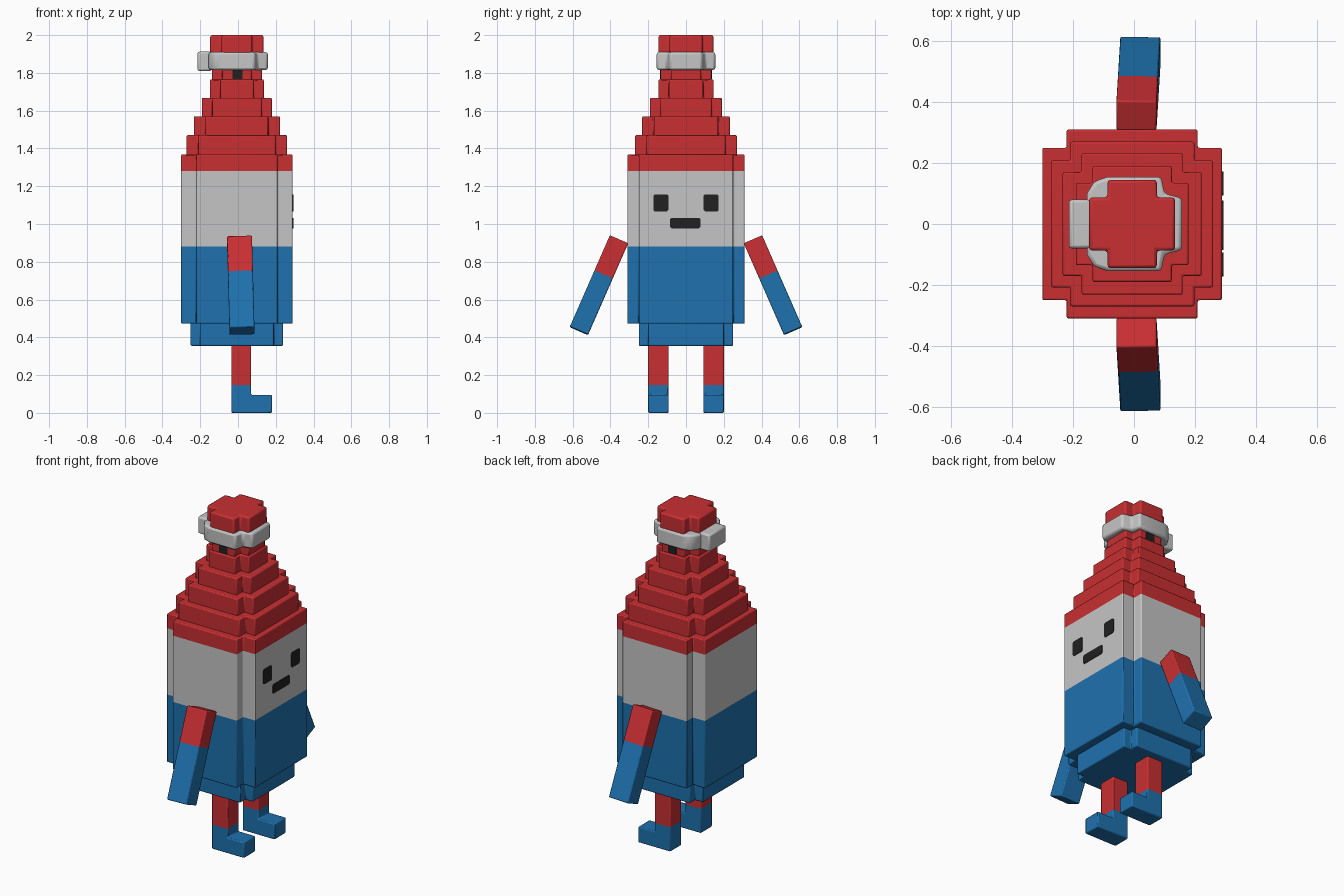
import bpy, bmesh, math
from mathutils import Matrix, Vector

if "Cube" in bpy.data.objects:
    bpy.data.objects.remove(bpy.data.objects["Cube"])


def material(name, rgb):
    m = bpy.data.materials.new(name)
    m.diffuse_color = (*rgb, 1)
    m.use_nodes = True
    m.node_tree.nodes["Principled BSDF"].inputs["Base Color"].default_value = m.diffuse_color
    return m


RED = material("red", (0.58, 0.028, 0.032))
BLUE = material("blue", (0.013, 0.165, 0.42))
WHITE = material("soft white", (0.56, 0.56, 0.56))
BLACK = material("near black", (0.015, 0.015, 0.015))


def rect(x0, x1, y0, y1):
    return [(x0, y0), (x1, y0), (x1, y1), (x0, y1)]


def stepped(hx, hy, nx, ny, cx=-0.006):
    """Rectangle outline with a square notch cut from each corner."""
    a, b = hx - nx, hy - ny
    pts = [(hx, -b), (hx, b), (a, b), (a, hy), (-a, hy), (-a, b),
           (-hx, b), (-hx, -b), (-a, -b), (-a, -hy), (a, -hy), (a, -b)]
    return [(x + cx, y) for x, y in pts]


def prism(name, outline, z0, z1, mats, cuts=(), pre=None, post=None, bevel=0.006):
    """Extrude an outline; split at the cut heights, one material per band."""
    bm = bmesh.new()
    face = bm.faces.new([bm.verts.new((x, y, z0)) for x, y in outline])
    ext = bmesh.ops.extrude_face_region(bm, geom=[face])
    top = [v for v in ext["geom"] if isinstance(v, bmesh.types.BMVert)]
    bmesh.ops.translate(bm, verts=top, vec=(0, 0, z1 - z0))
    if pre:
        bm.transform(pre)
    for h in cuts:
        bmesh.ops.bisect_plane(bm, geom=bm.verts[:] + bm.edges[:] + bm.faces[:],
                               plane_co=(0, 0, h), plane_no=(0, 0, 1))
    for f in bm.faces:
        z = f.calc_center_median().z
        f.material_index = sum(z > h for h in cuts)
    if post:
        bm.transform(post)
    bmesh.ops.recalc_face_normals(bm, faces=bm.faces)
    me = bpy.data.meshes.new(name)
    bm.to_mesh(me)
    bm.free()
    for m in mats:
        me.materials.append(m)
    ob = bpy.data.objects.new(name, me)
    bpy.context.collection.objects.link(ob)
    if bevel:
        mod = ob.modifiers.new("soft edges", 'BEVEL')
        mod.width = bevel
        mod.segments = 2
        mod.limit_method = 'ANGLE'
        mod.angle_limit = math.radians(35)
        bpy.context.view_layer.objects.active = ob
        ob.select_set(True)
        bpy.ops.object.shade_smooth_by_angle(angle=math.radians(40))
        ob.select_set(False)
    return ob


# Body: blue base, blue/white/red trunk
prism("base", stepped(0.245, 0.25, 0.05, 0.05), 0.355, 0.48, [BLUE])
prism("body", stepped(0.295, 0.31, 0.08, 0.06), 0.472, 1.368,
      [BLUE, WHITE, RED], cuts=(0.88, 1.28))

# Stepped red shoulders and neck
for i, (hx, hy, n, z0, z1) in enumerate([
        (0.266, 0.270, 0.062, 1.36, 1.47),
        (0.228, 0.232, 0.062, 1.46, 1.57),
        (0.185, 0.190, 0.055, 1.56, 1.668),
        (0.143, 0.146, 0.055, 1.66, 1.765),
        (0.132, 0.134, 0.055, 1.76, 1.83)]):
    prism(f"shoulder_step_{i + 1}", stepped(hx, hy, n, n), z0, z1, [RED])
prism("cap", stepped(0.141, 0.145, 0.06, 0.058), 1.82, 2.0, [RED], bevel=0.01)

# White cap ring with a block at the back
half = [(0.158, 0.085), (0.10, 0.1), (0.09, 0.155), (-0.085, 0.155),
        (-0.13, 0.14), (-0.155, 0.1)]
ring = half + [(x, -y) for x, y in reversed(half)]
prism("cap_ring", ring, 1.815, 1.91, [WHITE], bevel=0.012)
prism("cap_ring_block", rect(-0.214, -0.14, -0.08, 0.08), 1.81, 1.912, [WHITE], bevel=0.01)

# Small dark slots in the neck
for s in (-1, 1):
    y = sorted((s * 0.130, s * 0.138))
    prism("neck_slot", rect(-0.03, 0.025, *y), 1.768, 1.815, [BLACK], bevel=0)

# Face plates on the +x side: rounded eyes and mouth
def plate(name, yc, zc, w, h):
    c = 0.008
    a, b = w / 2, h / 2
    pts = [(a, c - b), (a, b - c), (a - c, b), (c - a, b),
           (-a, b - c), (-a, c - b), (c - a, -b), (a - c, -b)]
    frame = Matrix(((0, 0, 1, 0), (1, 0, 0, yc), (0, 1, 0, zc), (0, 0, 0, 1)))
    prism(name, pts, 0.286, 0.293, [BLACK], post=frame, bevel=0)


for s in (-1, 1):
    plate("eye", s * 0.133, 1.112, 0.08, 0.09)
plate("mouth", -0.004, 1.005, 0.162, 0.055)

# Legs with forward-pointing feet, and slanted arms
leg = [(-0.035, 0), (0.18, 0), (0.18, 0.095), (0.07, 0.095), (0.07, 0.37), (-0.035, 0.37)]
for s in (-1, 1):
    side = "right" if s < 0 else "left"
    prism(f"{side}_leg", leg, -0.054, 0.054, [BLUE, RED], cuts=(0.148,),
          pre=Matrix.Translation((0, s * 0.146, 0)) @ Matrix.Rotation(math.pi / 2, 4, 'X'))
    bottom, top = Vector((0.021, s * 0.567, 0.434)), Vector((0.008, s * 0.355, 0.918))
    d = top - bottom
    az = d.normalized()
    ay = az.cross(Vector((1, 0, 0))).normalized()
    ax = ay.cross(az)
    frame = Matrix.Translation(bottom) @ Matrix((ax, ay, az)).transposed().to_4x4()
    prism(f"{side}_arm", rect(-0.066, 0.066, -0.053, 0.053), 0, d.length, [BLUE, RED],
          cuts=(0.325,), post=frame)
